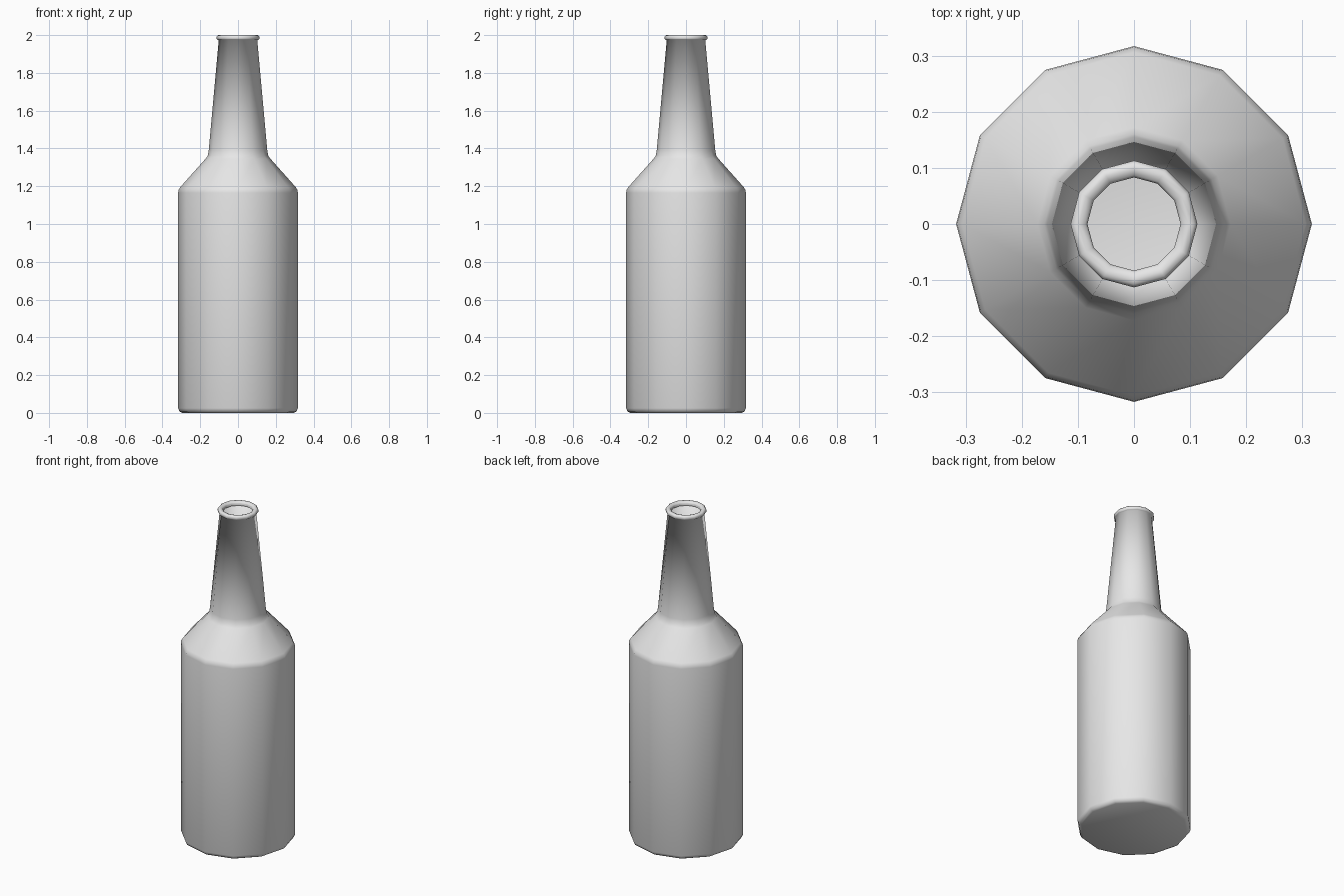
import bpy
import bmesh
from math import cos, sin, tau

cube = bpy.data.objects.get("Cube")
if cube:
    bpy.data.objects.remove(cube)

SIDES = 12

# One plain grey for the whole bottle
grey = bpy.data.materials.new("light_grey")
grey.use_nodes = True
colour = (0.8, 0.8, 0.8, 1)
grey.diffuse_color = colour
grey.node_tree.nodes["Principled BSDF"].inputs["Base Color"].default_value = colour

# Half outline as (radius, height), from the base up and over the rolled lip
base = [(0.295, 0), (0.31, 0.008), (0.317, 0.025)]
shoulder = [(0.317, 1.165), (0.315, 1.18), (0.306, 1.195), (0.172, 1.345)]
neck = [(0.16, 1.362), (0.155, 1.39), (0.102, 1.974)]
lip = [(0.109, 1.975), (0.113, 1.981), (0.113, 1.992), (0.107, 1.999),
       (0.098, 2.0), (0.087, 1.996), (0.083, 1.988), (0.083, 1.976)]


def lathe(name, outline):
    """Turn an outline around z, closing the bottom and leaving the mouth open."""
    bm = bmesh.new()
    rings = [[bm.verts.new((r * cos(tau * i / SIDES), r * sin(tau * i / SIDES), z))
              for i in range(SIDES)] for r, z in outline]
    for low, high in zip(rings, rings[1:]):
        for i in range(SIDES):
            j = (i + 1) % SIDES
            bm.faces.new((low[i], low[j], high[j], high[i]))
    bm.faces.new(rings[0][::-1])
    for face in bm.faces:
        face.smooth = True
    mesh = bpy.data.meshes.new(name)
    bm.to_mesh(mesh)
    bm.free()
    mesh.materials.append(grey)
    obj = bpy.data.objects.new(name, mesh)
    bpy.context.collection.objects.link(obj)
    return obj


lathe("bottle", base + shoulder + neck + lip)
